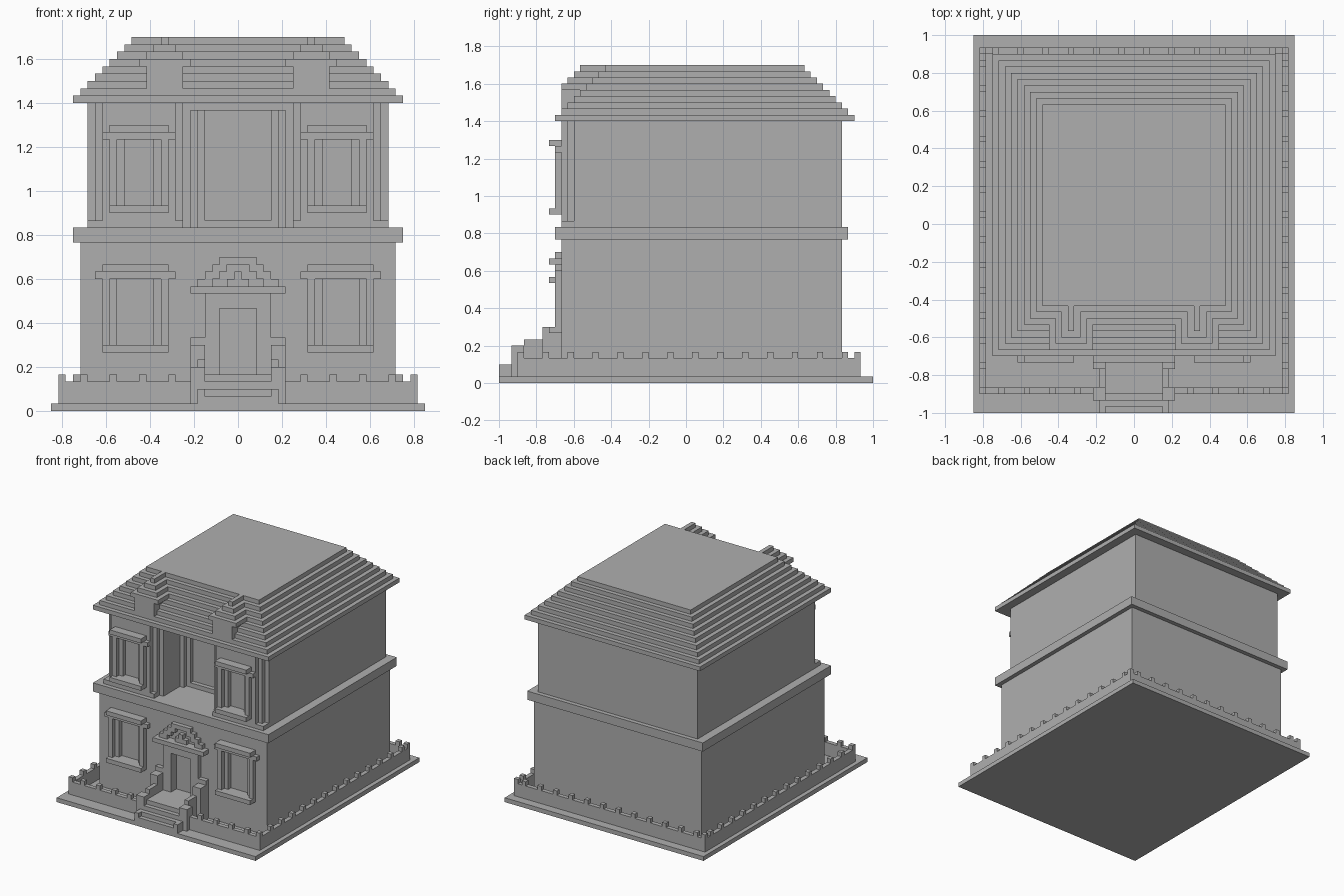
import bpy, bmesh

U = 1 / 30          # size of one building block
DEPTH = 60

cube = bpy.data.objects.get("Cube")
if cube:
    bpy.data.objects.remove(cube, do_unlink=True)

stone = bpy.data.materials.new("stone_grey")
stone.use_nodes = True
grey = (0.43, 0.43, 0.43, 1)
stone.diffuse_color = grey
stone.node_tree.nodes["Principled BSDF"].inputs["Base Color"].default_value = grey


def part(name, boxes, mirror=False):
    """Boxes are (x0, x1, y0, y1, z0, z1) in blocks, y counted from the front."""
    bm = bmesh.new()
    both = list(boxes)
    if mirror:
        both += [(-b[1], -b[0]) + tuple(b[2:]) for b in boxes]
    for x0, x1, y0, y1, z0, z1 in both:
        verts = bmesh.ops.create_cube(bm, size=1)["verts"]
        for v in verts:
            v.co.x = (x1 if v.co.x > 0 else x0) * U
            v.co.y = ((y1 if v.co.y > 0 else y0) - DEPTH / 2) * U
            v.co.z = (z1 if v.co.z > 0 else z0) * U
    mesh = bpy.data.meshes.new(name)
    bm.to_mesh(mesh)
    bm.free()
    mesh.materials.append(stone)
    obj = bpy.data.objects.new(name, mesh)
    bpy.context.collection.objects.link(obj)
    return obj


def holed(x0, x1, z0, z1, hx0, hx1, hz0, hz1, y0, y1):
    """Wall panel with one rectangular opening."""
    return [(x0, hx0, y0, y1, z0, z1), (hx1, x1, y0, y1, z0, z1),
            (hx0, hx1, y0, y1, z0, hz0), (hx0, hx1, y0, y1, hz1, z1)]


def window(name, x0, x1, z0, z1):
    """Sill, jambs and stepped lintel around an opening."""
    part(name, [
        (x0, x1, 8, 10, z0, z0 + 1),
        (x0, x0 + 1, 9, 10, z0, z1),
        (x1 - 1, x1, 9, 10, z0, z1),
        (x0 - 1, x1 + 1, 9, 10, z1 - 1, z1),
        (x0, x1, 8, 10, z1, z1 + 1)], mirror=True)


# Ground slab
part("base_slab", [(-25.5, 25.5, 0, DEPTH, 0, 1)])

# Low garden wall with battlements
part("garden_wall_sides", [(23.5, 24.5, 3, 58, 1, 4)], mirror=True)
part("garden_wall_back", [(-24.5, 24.5, 57, 58, 1, 4)])
part("garden_wall_front", [(5.5, 24.5, 3, 4, 1, 4)], mirror=True)
part("side_battlements", [(23.5, 24.5, y, y + 1, 4, 5)
                          for y in list(range(3, 56, 4)) + [57]], mirror=True)
part("back_battlements", [(x + 0.5, x + 1.5, 57, 58, 4, 5)
                          for x in range(1, 22, 4)], mirror=True)
part("front_battlements", [(x + 0.5, x + 1.5, 3, 4, 4, 5)
                           for x in range(8, 21, 4)], mirror=True)

# Lower storey, with openings in its front skin
part("lower_core", [(-21.5, 21.5, 11, 55, 1, 23)])
part("lower_front_wall", holed(7.5, 21.5, 1, 23, 11.5, 16.5, 9, 18, 10, 11), mirror=True)
part("door_wall", holed(-7.5, 7.5, 1, 23, -2.5, 2.5, 5, 14, 10, 11))
part("floor_band", [(-22.5, 22.5, 9, 56, 23, 25)])
window("lower_windows", 9.5, 18.5, 8, 19)

# Upper storey with a recessed balcony and stepped corners
part("upper_core", [(-20.5, 20.5, 20, 55, 25, 42)])
part("upper_wings", [(6.5, 20.5, 12, 20, 25, 42)], mirror=True)
part("wing_plinths", [(7.5, 20.5, 10, 12, 25, 26)], mirror=True)
part("wing_steps", [(7.5, 19.5, 11, 12, 26, 42)], mirror=True)
part("wing_front_wall", holed(8.5, 18.5, 26, 42, 11.5, 15.5, 28, 37, 10, 11), mirror=True)
part("balcony_header", [(-6.5, 6.5, 12, 20, 41, 42)])
part("balcony_inner_pillars", [(5.5, 6.5, 18, 19, 25, 41),
                               (4.5, 6.5, 19, 20, 25, 41)], mirror=True)
part("balcony_threshold", [(-4.5, 4.5, 19, 20, 25, 26)])
window("upper_windows", 9.5, 17.5, 27, 38)

# Entrance surround and pediment
part("door_frame", holed(-4.5, 4.5, 5, 16, -2.5, 2.5, 5, 14, 9, 10))
part("door_frame_feet", [(4.5, 6.5, 9, 10, 1, 10)], mirror=True)
part("door_cornice", [(-6.5, 6.5, 8, 10, 16, 17)])
part("pediment_sides", [(3.5 - i, 5.5 - i, 9, 10, 17 + i, 18 + i)
                        for i in range(3)], mirror=True)
part("pediment_top", [(-2.5, 2.5, 9, 10, 20, 21)])
part("pediment_ornament", [(-1.5, 1.5, 9, 10, 17, 18), (-0.5, 0.5, 9, 10, 18, 19)])

# Front stairs and their stepped side walls
part("stairs", [(-4.5, 4.5, i, 10, 1, 2 + i) for i in range(4)])
part("stair_walls", [(4.5, 5.5, 0, 2, 1, 3), (4.5, 6.5, 2, 4, 1, 6),
                     (4.5, 5.5, 4, 7, 1, 7), (4.5, 6.5, 7, 9, 1, 9)], mirror=True)

# Stepped roof
part("eaves", [(-22.5, 22.5, 9, 57, 42, 43)])
part("roof_steps", [(k - 21.5, 21.5 - k, 10 + k, 56 - k, 43 + k, 44 + k)
                    for k in range(8)])

# Dormers: straight face, overhang, then a stepped gable
dormer = [(7.5, 12.5, 10, 17, 43, 47)]
for k in range(4):
    half = 3.5 - k
    dormer.append((10 - half, 10 + half, 10 + k, 18, 47 + k, 48 + k))
part("dormers", dormer, mirror=True)
